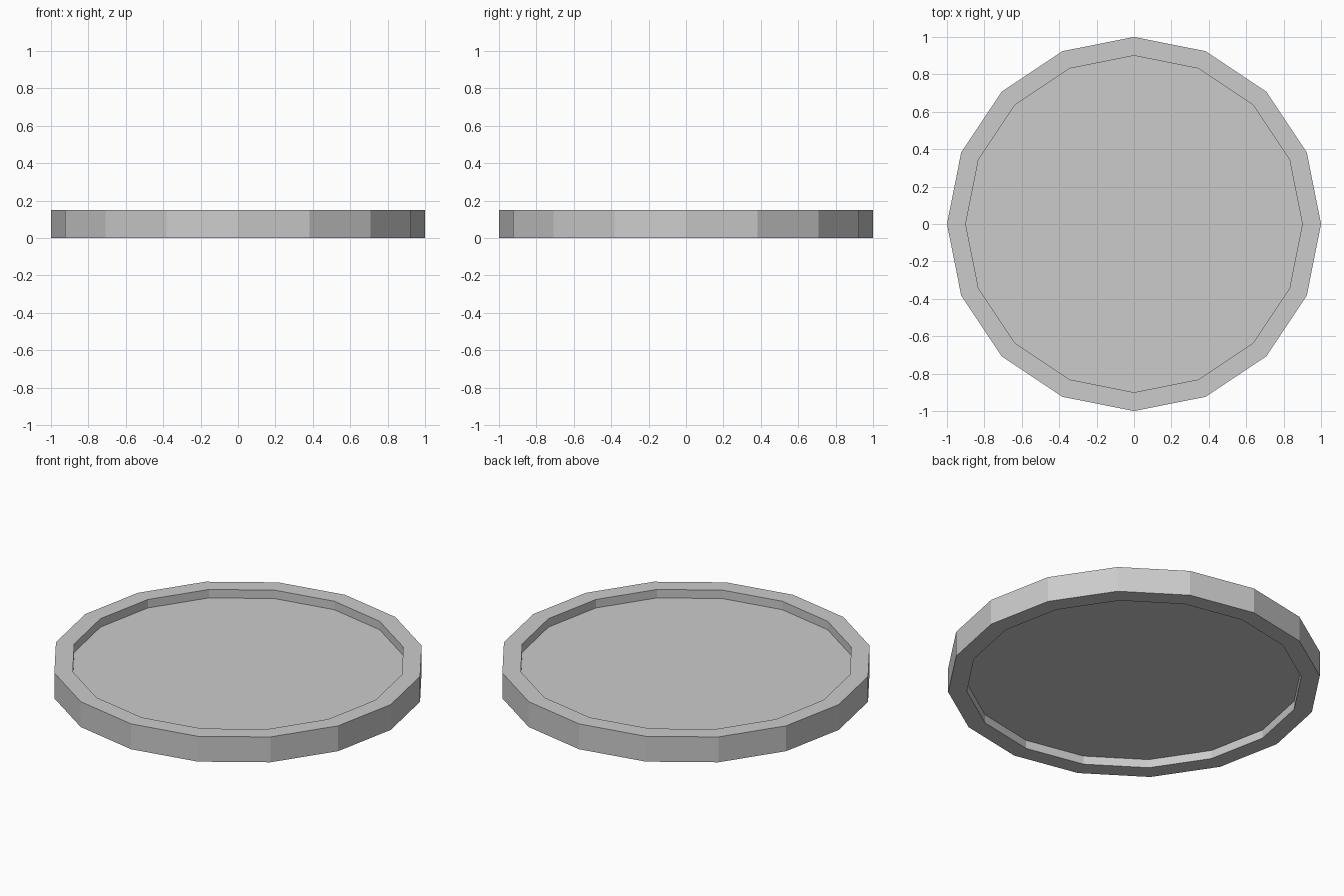
import bpy
import bmesh
from math import cos, sin, tau

if "Cube" in bpy.data.objects:
    bpy.data.objects.remove(bpy.data.objects["Cube"])

SIDES = 16


def lathe(name, profile, closed):
    """Revolve an (r, z) profile around z; an open profile gets flat caps."""
    bm = bmesh.new()
    rings = [[bm.verts.new((r * cos(tau * i / SIDES), r * sin(tau * i / SIDES), z))
              for i in range(SIDES)] for r, z in profile]
    pairs = list(zip(rings, rings[1:]))
    if closed:
        pairs.append((rings[-1], rings[0]))
    for a, b in pairs:
        for i in range(SIDES):
            j = (i + 1) % SIDES
            bm.faces.new((a[i], a[j], b[j], b[i]))
    if not closed:
        bm.faces.new(rings[0])
        bm.faces.new(rings[-1])
    bmesh.ops.recalc_face_normals(bm, faces=bm.faces)
    mesh = bpy.data.meshes.new(name)
    bm.to_mesh(mesh)
    bm.free()
    obj = bpy.data.objects.new(name, mesh)
    bpy.context.collection.objects.link(obj)
    return obj


# Outer rim: rectangular section swept around
lathe("rim", [(0.9, 0), (1, 0), (1, 0.15), (0.9, 0.15)], closed=True)

# Centre panel, recessed from the rim on both faces
lathe("centre_panel", [(0.9, 0.05), (0.9, 0.10)], closed=False)
